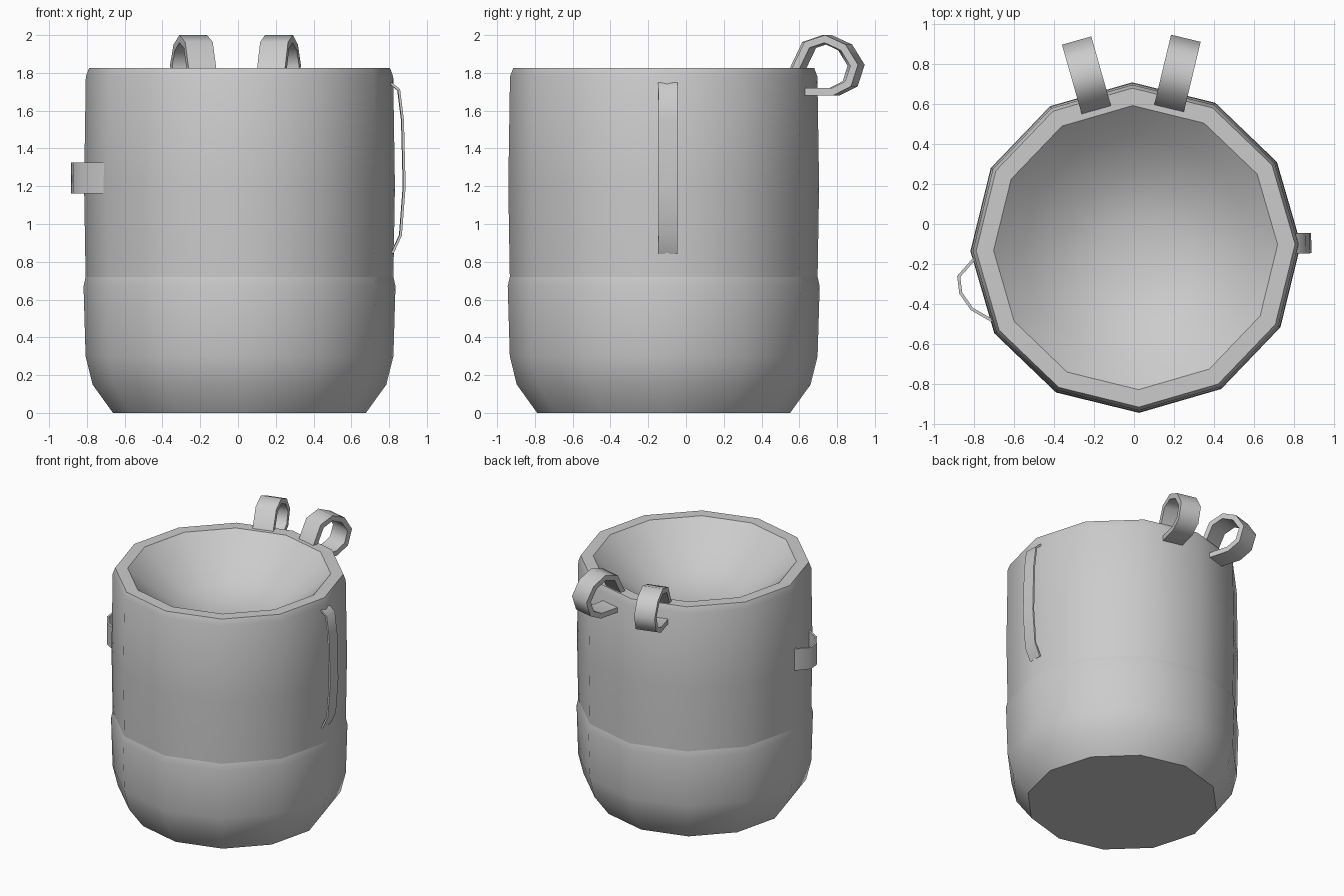
import bpy, bmesh, math
from mathutils import Vector

if "Cube" in bpy.data.objects:
    bpy.data.objects.remove(bpy.data.objects["Cube"])

CX, CY, TURN = 0.008, -0.118, math.radians(1.2)
SIDES = 12


def finish(name, bm, angle):
    bmesh.ops.recalc_face_normals(bm, faces=bm.faces)
    mesh = bpy.data.meshes.new(name)
    bm.to_mesh(mesh)
    bm.free()
    ob = bpy.data.objects.new(name, mesh)
    bpy.context.collection.objects.link(ob)
    bpy.ops.object.select_all(action='DESELECT')
    ob.select_set(True)
    bpy.context.view_layer.objects.active = ob
    bpy.ops.object.shade_smooth_by_angle(angle=math.radians(angle), keep_sharp_edges=True)
    return ob


def lathe(name, profile, sharp_rings):
    """Spin an (r, z) profile into a 12-sided shell, closed at both ends."""
    bm = bmesh.new()
    rings = []
    for r, z in profile:
        rings.append([bm.verts.new((CX + r * math.cos(TURN + math.tau * k / SIDES),
                                    CY + r * math.sin(TURN + math.tau * k / SIDES), z))
                      for k in range(SIDES)])
    for a, b in zip(rings, rings[1:]):
        for k in range(SIDES):
            n = (k + 1) % SIDES
            bm.faces.new((a[k], a[n], b[n], b[k]))
    bm.faces.new(rings[0])
    bm.faces.new(rings[-1])
    for i in sharp_rings:
        for k in range(SIDES):
            bm.edges.get((rings[i][k - 1], rings[i][k])).smooth = False
    return finish(name, bm, 50)


def strap(name, path, width, thick, place, angle=60):
    """Flat band following a 2D path; place(a, b, w) maps it into space."""
    bm = bmesh.new()
    pts = [Vector(p) for p in path]
    rings = []
    for i, p in enumerate(pts):
        d1 = (p - pts[i - 1]).normalized() if i else (pts[1] - p).normalized()
        d2 = (pts[i + 1] - p).normalized() if i < len(pts) - 1 else d1
        t = (d1 + d2).normalized()
        n = Vector((-t.y, t.x)) * (thick / 2 / max(t.dot(d1), 0.5))
        rings.append([bm.verts.new(place(*(p + n * s), w * width / 2))
                      for s, w in ((1, 1), (1, -1), (-1, -1), (-1, 1))])
    for a, b in zip(rings, rings[1:]):
        for k in range(4):
            n = (k + 1) % 4
            bm.faces.new((a[k], a[n], b[n], b[k]))
    bm.faces.new(rings[0])
    bm.faces.new(rings[-1])
    return finish(name, bm, angle)


def radial(degrees):
    """Placement in the vertical plane through the bag axis: (r, z, sideways)."""
    t = math.radians(degrees) + TURN
    c, s = math.cos(t), math.sin(t)
    return lambda r, z, w: (CX + r * c - w * s, CY + r * s + w * c, z)


# Bag: outer wall with raised lower band, flat rim and bowl-shaped inside
lathe("bag_body", [
    (0.67, 0), (0.778, 0.15), (0.815, 0.30), (0.826, 0.67), (0.815, 0.72),
    (0.823, 1.2), (0.814, 1.78), (0.797, 1.825), (0.71, 1.825),
    (0.57, 1.70), (0.37, 1.565), (0.16, 1.505)], sharp_rings=(4, 8))

# Two curled loops on the back rim
loop = [(0.725, 1.80), (0.798, 1.948), (0.895, 1.98), (0.995, 1.935),
        (1.055, 1.84), (1.022, 1.742), (0.937, 1.70), (0.785, 1.70)]
for side, sign in (("right", -1), ("left", 1)):
    strap(f"back_loop_{side}", loop, 0.152, 0.038, radial(90 + sign * 14.7))

# Tall thin strap on the right side
strap("side_strap", [(0.80, 1.745), (0.843, 1.71), (0.863, 1.55), (0.872, 1.2),
                     (0.852, 0.94), (0.808, 0.845)],
      0.102, 0.013, radial(0.3))

# Small horizontal holder loop on the left side
strap("holder_loop", [(-0.79, -0.165), (-0.876, -0.262), (-0.866, -0.345),
                      (-0.81, -0.425), (-0.70, -0.488)],
      0.165, 0.015, lambda x, y, w: (x, y, 1.243 + w))
